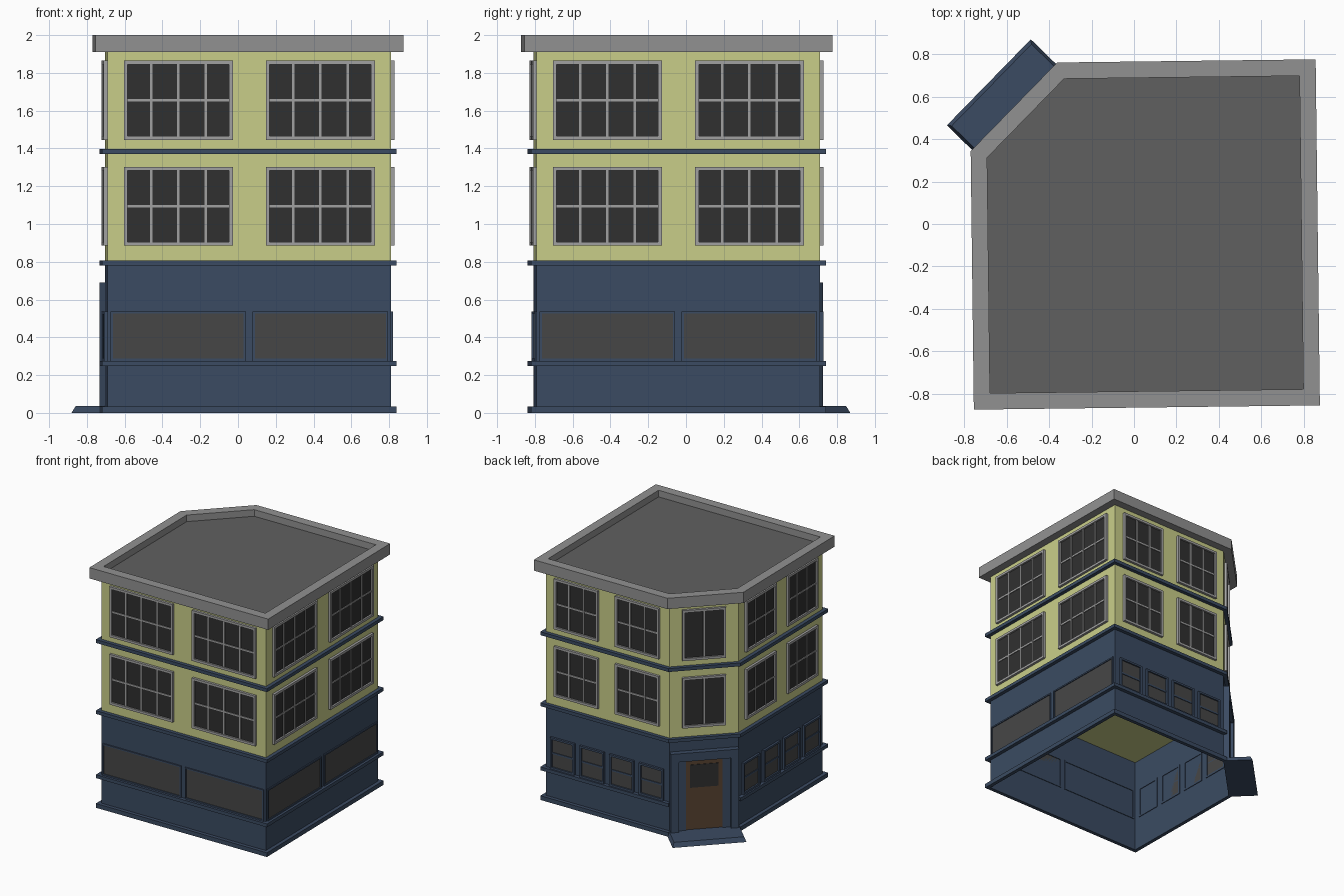
import bpy, bmesh
from math import radians
from mathutils import Matrix

if "Cube" in bpy.data.objects:
    bpy.data.objects.remove(bpy.data.objects["Cube"])

TURN = Matrix.Rotation(radians(0.7), 4, 'Z')   # whole building sits slightly turned


def material(name, hexcol):
    m = bpy.data.materials.new(name)
    rgb = [(int(hexcol[i:i + 2], 16) / 255) ** 2.2 for i in (0, 2, 4)]
    m.diffuse_color = (*rgb, 1)
    m.use_nodes = True
    m.node_tree.nodes["Principled BSDF"].inputs["Base Color"].default_value = m.diffuse_color
    return m


YELLOW = material("yellow_wall", "C8CD88")
BLUE = material("blue_paint", "3D4C62")
STONE = material("cornice_grey", "909090")
ROOF = material("roof_grey", "606060")
FRAME = material("frame_grey", "A0A0A0")
GLASS = material("dark_glass", "333333")
SHOP_GLASS = material("shop_glass", "484848")
WOOD = material("door_wood", "594535")


def finish(name, bm, mat, matrix):
    bmesh.ops.recalc_face_normals(bm, faces=bm.faces)
    me = bpy.data.meshes.new(name)
    bm.to_mesh(me)
    bm.free()
    me.materials.append(mat)
    ob = bpy.data.objects.new(name, me)
    ob.matrix_world = TURN @ matrix
    bpy.context.collection.objects.link(ob)
    return ob


def plan(d):
    """Square plan with one cut corner, grown outward by d."""
    a, b, c = 0.70 + d, 0.80 + d, 1.026 + 1.4142 * d
    return [(-a, -b), (b, -b), (b, a), (a - c, a), (-a, c - a)]


def prism(name, d, z0, z1, mat, caps=True):
    bm = bmesh.new()
    lo, hi = [[bm.verts.new((x, y, z)) for x, y in plan(d)] for z in (z0, z1)]
    for i in range(5):
        j = (i + 1) % 5
        bm.faces.new((lo[i], lo[j], hi[j], hi[i]))
    if caps:
        bm.faces.new(lo)
        bm.faces.new(hi)
    return finish(name, bm, mat, Matrix())


def ring(name, outer, inner, z0, z1, mat, open_corner=False):
    """Band around the plan; open_corner leaves out the door side."""
    bm = bmesh.new()
    loops = [[bm.verts.new((x, y, z)) for x, y in plan(d)]
             for d, z in ((outer, z0), (outer, z1), (inner, z1), (inner, z0))]
    for i in range(5):
        if open_corner and i == 3:
            continue
        j = (i + 1) % 5
        for k in range(4):
            p, q = loops[k], loops[(k + 1) % 4]
            bm.faces.new((p[i], p[j], q[j], q[i]))
    if open_corner:
        for i in (3, 4):
            bm.faces.new([lp[i] for lp in loops])
    return finish(name, bm, mat, Matrix())


def boxes(name, items, mat, matrix):
    """Boxes on a wall: (u0, u1, z0, z1, d0, d1), d is outward."""
    bm = bmesh.new()
    for u0, u1, z0, z1, d0, d1 in items:
        m = Matrix.Translation(((u0 + u1) / 2, -(d0 + d1) / 2, (z0 + z1) / 2)) \
            @ Matrix.Diagonal((u1 - u0, d1 - d0, z1 - z0, 1))
        bmesh.ops.create_cube(bm, size=1, matrix=m)
    return finish(name, bm, mat, matrix)


def window(name, wall, u, w, z0, z1, cols, rows, t, bar, depth, fmat, gmat):
    a, b = u - w / 2, u + w / 2
    parts = [(a, a + t, z0, z1, -.005, depth), (b - t, b, z0, z1, -.005, depth),
             (a + t, b - t, z0, z0 + t, -.005, depth),
             (a + t, b - t, z1 - t, z1, -.005, depth)]
    for i in range(1, cols):
        x = a + w * i / cols
        parts.append((x - bar / 2, x + bar / 2, z0 + t, z1 - t, 0, depth * .65))
    for i in range(1, rows):
        z = z0 + (z1 - z0) * i / rows
        parts.append((a + t, b - t, z - bar / 2, z + bar / 2, 0, depth * .6))
    boxes(name + "_frame", parts, fmat, wall)
    boxes(name + "_glass", [(a + t, b - t, z0 + t, z1 - t, 0, depth * .3)], gmat, wall)


def wall_frame(x, y, deg):
    return Matrix.Translation((x, y, 0)) @ Matrix.Rotation(radians(deg), 4, 'Z')


# Walls: open-bottomed shop floor and closed upper storeys
prism("shop_wall", 0, 0, 0.80, BLUE, caps=False)
prism("upper_wall", 0, 0.79, 1.92, YELLOW)

# Bands around the building
ring("base_band", 0.03, 0, 0, 0.035, BLUE, True)
ring("shop_sill_band", 0.03, 0, 0.247, 0.275, BLUE, True)
ring("lower_band", 0.03, 0, 0.78, 0.807, BLUE)
ring("upper_band", 0.03, 0, 1.37, 1.398, BLUE)

# Roof
ring("cornice", 0.065, -0.012, 1.91, 2.0, STONE)
prism("roof_deck", -0.011, 1.92, 1.945, ROOF)

FLOORS = ((0.885, 1.303), (1.445, 1.865))

# Long walls: wide sash windows and shop windows
for side, wall in (("front", wall_frame(0.05, -0.80, 0)),
                   ("right", wall_frame(0.80, -0.05, 90))):
    for u in (-0.376, 0.376):
        for z0, z1 in FLOORS:
            window(side + "_window", wall, u, 0.577, z0, z1, 4, 2, .02, .013, .02, FRAME, GLASS)
        window(side + "_shop_window", wall, u, 0.717, 0.275, 0.537, 1, 1, .012, 0, .01,
               BLUE, SHOP_GLASS)

# Short walls: narrower windows and four small shop windows
for side, wall in (("back", wall_frame(0.237, 0.70, 180)),
                   ("left", wall_frame(-0.70, -0.237, 270))):
    for u in (-0.278, 0.278):
        for z0, z1 in FLOORS:
            window(side + "_window", wall, u, 0.40, z0, z1, 3, 2, .02, .013, .02, FRAME, GLASS)
    for i in range(4):
        window(side + "_shop_window", wall, (i - 1.5) * 0.27, 0.22, 0.275, 0.537, 1, 2,
               .016, .014, .018, BLUE, SHOP_GLASS)

# Cut corner: windows above the entrance
corner = wall_frame(-0.513, 0.513, 225)
for z0, z1 in FLOORS:
    window("corner_window", corner, 0, 0.335, z0, z1, 2, 1, .02, .014, .02, FRAME, GLASS)

# Entrance surround, door and door glass
boxes("door_surround", [(-.262, -.20, 0, .62, 0, .045), (.20, .262, 0, .62, 0, .045),
                        (-.262, .262, .62, .69, 0, .045),
                        (-.20, -.14, 0, .62, 0, .02), (.14, .20, 0, .62, 0, .02)], BLUE, corner)
boxes("door", [(-.14, .14, .035, .605, 0, .01)], WOOD, corner)
boxes("door_glass", [(-.11, .11, .385, .575, 0, .014)], GLASS, corner)

# Entrance step with sloped outer edges
step = boxes("entrance_step", [(-.283, .283, 0, .037, 0, .23)], BLUE, corner)
for v in step.data.vertices:
    if v.co.z > .02:
        v.co.x *= .95
        if v.co.y < -.1:
            v.co.y += .018
